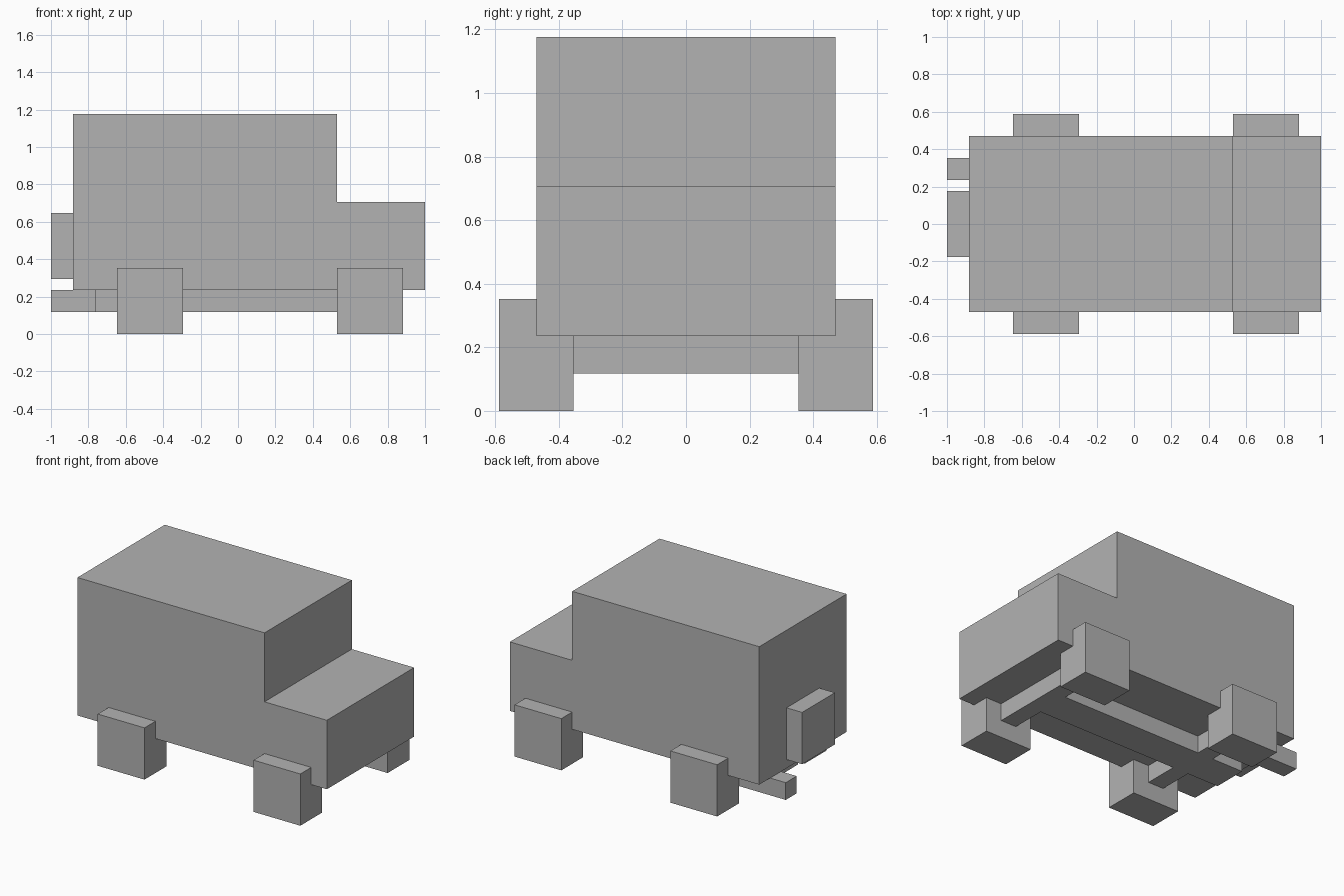
import bpy
import bmesh
from mathutils import Vector

cube = bpy.data.objects.get("Cube")
if cube:
    bpy.data.objects.remove(cube, do_unlink=True)

U = 2 / 17       # one building block
MID = 8.5        # block position of x = 0

grey = bpy.data.materials.new("plain grey")
grey.use_nodes = True
colour = (0.45, 0.45, 0.45, 1)
grey.diffuse_color = colour
grey.node_tree.nodes["Principled BSDF"].inputs["Base Color"].default_value = colour


def prism(name, profile, y0, y1):
    """Extrude an x-z profile, in blocks, from y0 to y1."""
    bm = bmesh.new()
    face = bm.faces.new([bm.verts.new(((x - MID) * U, y0 * U, z * U)) for x, z in profile])
    new = bmesh.ops.extrude_face_region(bm, geom=[face])["geom"]
    verts = [v for v in new if isinstance(v, bmesh.types.BMVert)]
    bmesh.ops.translate(bm, verts=verts, vec=Vector((0, (y1 - y0) * U, 0)))
    bmesh.ops.recalc_face_normals(bm, faces=bm.faces)
    mesh = bpy.data.meshes.new(name)
    bm.to_mesh(mesh)
    bm.free()
    mesh.materials.append(grey)
    obj = bpy.data.objects.new(name, mesh)
    bpy.context.collection.objects.link(obj)
    return obj


def box(name, x0, x1, y0, y1, z0, z1):
    return prism(name, [(x0, z0), (x1, z0), (x1, z1), (x0, z1)], y0, y1)


# Stepped body: tall cabin and low bonnet
prism("body", [(1, 2), (17, 2), (17, 6), (13, 6), (13, 10), (1, 10)], -4, 4)

# Wheels and axles
for end, x in (("rear", 3), ("front", 13)):
    box(end + "_axle", x + 1, x + 2, -3, 3, 1, 2)
    for side, y in (("near", -5), ("far", 3)):
        box(f"{end}_{side}_wheel", x, x + 3, y, y + 2, 0, 3)

# Underside spine, exhaust and spare wheel
box("chassis_rail", 2, 14, -1, 1, 1, 2)
box("exhaust_pipe", 0, 4, 2, 3, 1, 2)
box("spare_wheel", 0, 1, -1.5, 1.5, 2.5, 5.5)
